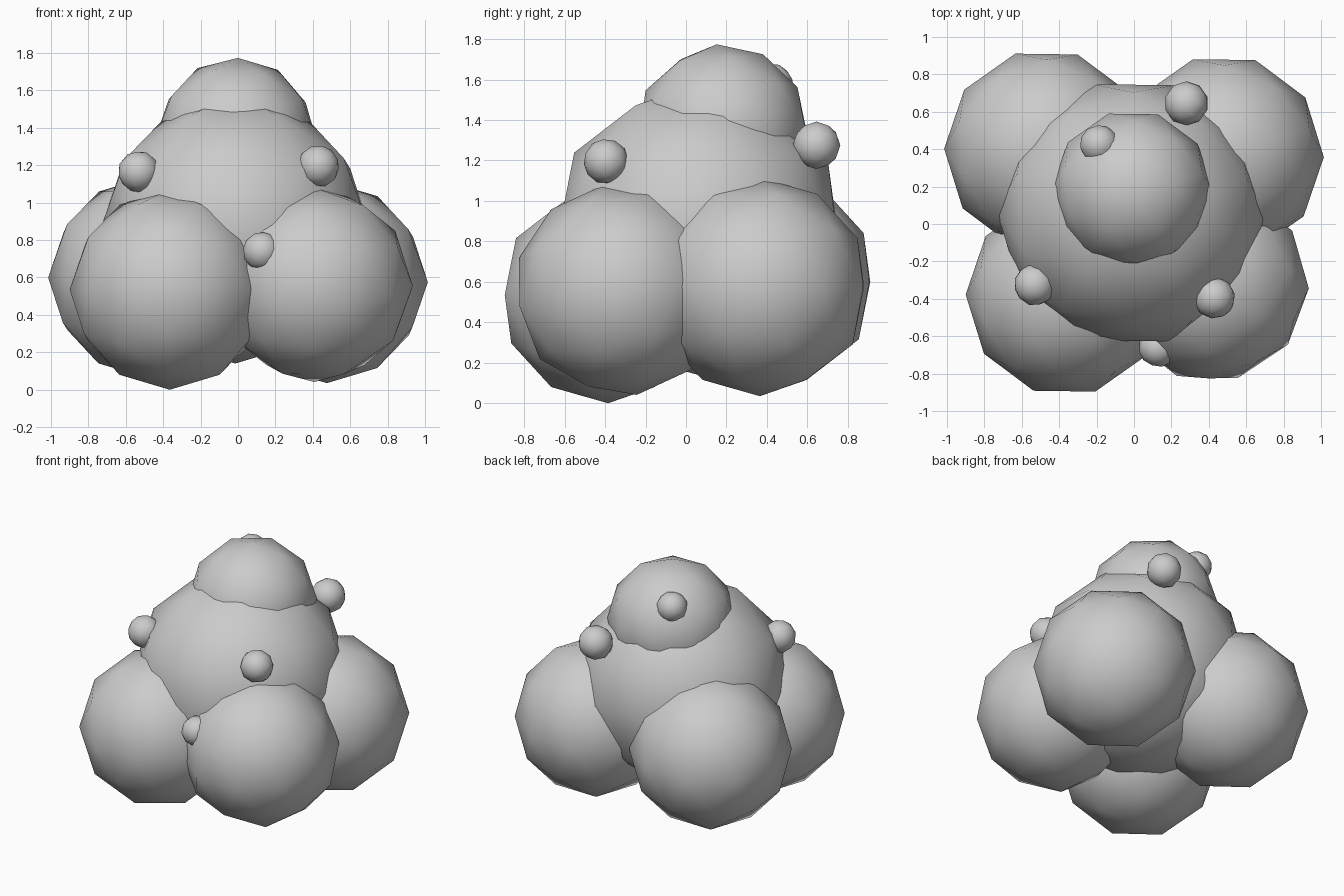
import bpy

if "Cube" in bpy.data.objects:
    bpy.data.objects.remove(bpy.data.objects["Cube"])

# One flat grey for the whole shrub
grey = bpy.data.materials.new("grey")
grey.diffuse_color = (0.6, 0.6, 0.6, 1)
grey.use_nodes = True
grey.node_tree.nodes["Principled BSDF"].inputs["Base Color"].default_value = grey.diffuse_color


def ball(name, loc, radius, turn=(0, 0, 0)):
    """Low-poly icosphere with smooth shading."""
    bpy.ops.mesh.primitive_ico_sphere_add(
        subdivisions=2, radius=radius, location=loc, rotation=turn)
    ob = bpy.context.object
    ob.name = name
    ob.data.materials.append(grey)
    bpy.ops.object.shade_smooth()
    return ob


# Four lower foliage clumps
ball("lower_clump_front_left", (-0.365, -0.385, 0.535), 0.535, (0, 0, 0.3))
ball("lower_clump_front_right", (0.41, -0.325, 0.56), 0.525, (0.1, -0.12, 0.9))
ball("lower_clump_back_right", (0.475, 0.365, 0.575), 0.54, (0, 0, 0.3))
ball("lower_clump_back_left", (-0.475, 0.395, 0.60), 0.54, (0, 0, 0.3))

# Middle and top clumps
ball("middle_clump", (-0.015, 0.06, 0.86), 0.72, (0, 0, 0.3))
ball("top_clump", (-0.01, 0.18, 1.345), 0.43, (0.07, 0, 0.3))

# Small berries scattered over the surface
berries = [
    (0.28, 0.645, 1.275, 0.118),
    (0.43, -0.395, 1.195, 0.112),
    (-0.53, -0.325, 1.165, 0.112),
    (0.13, -0.66, 0.74, 0.105),
    (-0.185, 0.425, 1.575, 0.105),
]
for i, (x, y, z, r) in enumerate(berries):
    ball(f"berry_{i + 1}", (x, y, z), r, (0.2 * i, 0.1, 0.5 * i))
